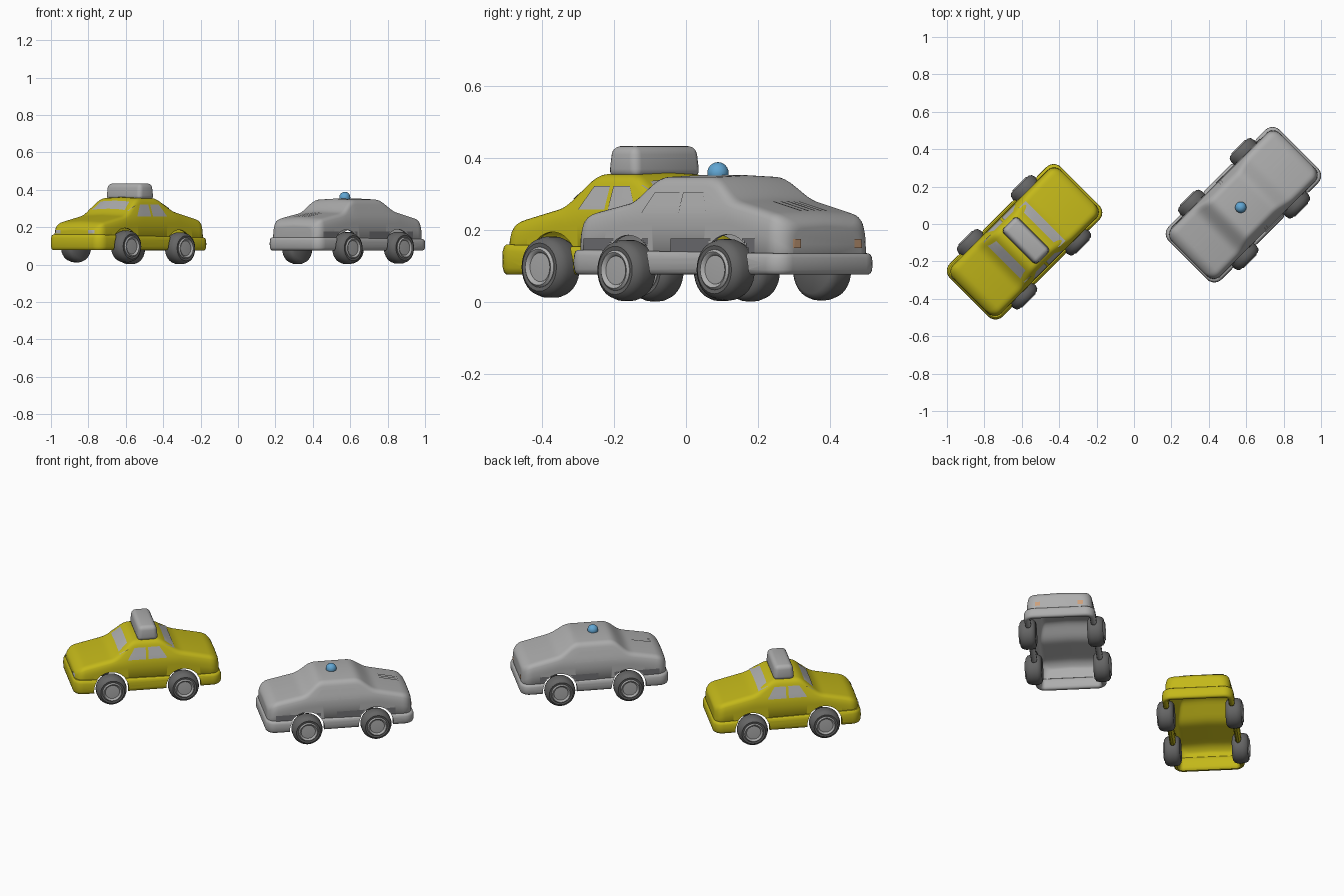
import bpy, bmesh, math
from mathutils import Vector, Matrix
from mathutils.bvhtree import BVHTree

if "Cube" in bpy.data.objects:
    bpy.data.objects.remove(bpy.data.objects["Cube"])


def material(name, rgb):
    m = bpy.data.materials.new(name)
    m.diffuse_color = (*rgb, 1)
    m.use_nodes = True
    m.node_tree.nodes["Principled BSDF"].inputs["Base Color"].default_value = m.diffuse_color
    return m


YELLOW = material("yellow_paint", (0.55, 0.48, 0.01))
RUBBER = material("rubber", (0.13, 0.13, 0.13))
BLUE = material("blue_lamp", (0.12, 0.38, 0.65))
ORANGE = material("orange_lamp", (0.6, 0.35, 0.2))
DARK = material("dark_panel", (0.16, 0.16, 0.17))
SILVER = material("silver", (0.42, 0.42, 0.42))

parts = []      # parts of the car being built, in car space: x to the rear, y to the left


def finish(name, bm, mat=None, angle=40):
    me = bpy.data.meshes.new(name)
    bmesh.ops.recalc_face_normals(bm, faces=bm.faces)
    bm.to_mesh(me)
    bm.free()
    ob = bpy.data.objects.new(name, me)
    bpy.context.collection.objects.link(ob)
    if mat:
        me.materials.append(mat)
    bpy.ops.object.select_all(action='DESELECT')
    ob.select_set(True)
    bpy.context.view_layer.objects.active = ob
    bpy.ops.object.shade_smooth_by_angle(angle=math.radians(angle))
    parts.append(ob)
    return ob


def loft(rows, closed_rows=False, closed_cols=False):
    bm = bmesh.new()
    g = [[bm.verts.new(p) for p in r] for r in rows]
    n, m = len(g), len(g[0])
    for i in range(n if closed_rows else n - 1):
        for j in range(m if closed_cols else m - 1):
            a, b = g[i], g[(i + 1) % n]
            bm.faces.new((a[j], a[(j + 1) % m], b[(j + 1) % m], b[j]))
    return bm, g


def rounded(pts, radius, n=5):
    """Replace the inner corners of a polyline by small curves."""
    pts = [Vector(p) for p in pts]
    out = [pts[0]]
    for a, b, c in zip(pts, pts[1:], pts[2:]):
        p = b + (a - b).normalized() * min(radius, (a - b).length * 0.48)
        q = b + (c - b).normalized() * min(radius, (c - b).length * 0.48)
        for k in range(n + 1):
            t = k / n
            out.append(p * (1 - t) ** 2 + b * 2 * t * (1 - t) + q * t * t)
    return out + [pts[-1]]


def blend(table, s, col):
    """Softened linear interpolation along the car."""
    def lin(x):
        x = min(max(x, table[0][0]), table[-1][0])
        for a, b in zip(table, table[1:]):
            if x <= b[0]:
                return a[col] + (b[col] - a[col]) * (x - a[0]) / (b[0] - a[0])
    return sum(lin(s + d * 0.007) for d in range(-3, 4)) / 7


def make_body(name, table, mat, half=0.185, end=0.408, r=0.05):
    ends = [end - r + r * math.sin(math.radians(a)) for a in range(0, 91, 15)]
    mid = [-0.35 + 0.7 * i / 50 for i in range(51)]
    stations = [-s for s in reversed(ends)] + mid + ends
    rows = []
    for s in stations:
        d = max(0, abs(s) - (end - r))
        k = r - math.sqrt(max(0, r * r - d * d))
        zt, wt, zb = (blend(table, s, c) for c in (1, 2, 3))
        zt, zb = zt - 0.6 * k, zb - 0.5 * k
        half_pts = rounded([(half - k, 0.085), (half - 0.004 - k, zb),
                            (wt - k, zt), (0, zt + 0.006)], 0.028)
        line = half_pts + [Vector((-p.x, p.y)) for p in reversed(half_pts[:-1])]
        rows.append([(s, p.x, p.y) for p in line])
    bm, g = loft(rows)
    bm.faces.new(g[0])
    bm.faces.new(g[-1])
    ob = finish(name, bm, mat)
    mod = ob.modifiers.new("shell", 'SOLIDIFY')
    mod.thickness = 0.01
    mod.offset = -1
    return ob


def make_bumper(name, mat, front_h, rear_h, a=0.42, b=0.2, r=0.055):
    """Bumper and sill band running all round the car."""
    plan = []
    for cx, cy, start in ((1, 1, 0), (-1, 1, 90), (-1, -1, 180), (1, -1, 270)):
        for d in range(0, 91, 15):
            t = math.radians(start + d)
            n = Vector((math.cos(t), math.sin(t)))
            plan.append((Vector((cx * (a - r), cy * (b - r))) + n * r, n))
    rows = []
    for p, n in plan:
        f = min(1, max(0, 0.5 - p.x / 0.8))
        hz = (rear_h + (front_h - rear_h) * f) / 2
        row = []
        for k in range(14):
            t = 2 * math.pi * k / 14
            c, s = math.cos(t), math.sin(t)
            q = p + n * (0.017 * math.copysign(abs(c) ** 0.7, c) - 0.017)
            row.append((q.x, q.y, 0.076 + hz + hz * math.copysign(abs(s) ** 0.7, s)))
        rows.append(row)
    bm, _ = loft(rows, True, True)
    return finish(name, bm, mat)


def cut_arches(obs, wheels, radius=0.098):
    cutters = []
    for s, z in wheels:
        bpy.ops.mesh.primitive_cylinder_add(vertices=40, radius=radius, depth=0.8,
                                            location=(s, 0, z), rotation=(math.pi / 2, 0, 0))
        c = bpy.context.object
        c.name = "arch_cutter"
        c.hide_render = True
        cutters.append(c)
        for o in obs:
            mod = o.modifiers.new("arch", 'BOOLEAN')
            mod.object = c
            mod.solver = 'EXACT'
    for o in obs:
        bpy.context.view_layer.objects.active = o
        for mod in list(o.modifiers):
            bpy.ops.object.modifier_apply(modifier=mod.name)
    for c in cutters:
        bpy.data.objects.remove(c)


def lathe(name, profile, s, z, side, mat, n=32):
    rows = [[(s + r * math.cos(2 * math.pi * k / n), side * t,
              z + r * math.sin(2 * math.pi * k / n)) for r, t in profile] for k in range(n)]
    bm, _ = loft(rows, True)
    bmesh.ops.remove_doubles(bm, verts=bm.verts, dist=1e-5)
    finish(name, bm, mat)


def patch(name, tree, axis, sign, quad, mat, nx=12, ny=6):
    """Thin panel laid on the body, seen along an axis."""
    a, b, c, d = (Vector(q) for q in quad)
    rows = []
    for i in range(nx + 1):
        row = []
        for j in range(ny + 1):
            u, v = i / nx, j / ny
            p = list((a * (1 - u) + b * u) * (1 - v) + (d * (1 - u) + c * u) * v)
            p.insert(axis, sign * 2.0)
            ray = Vector((0, 0, 0))
            ray[axis] = -sign
            hit, nor, _, _ = tree.ray_cast(Vector(p), ray)
            ok = hit and hit[axis] * sign > 0.1
            row.append(hit - ray * 0.003 if ok else None)
        rows.append(row)
    bm = bmesh.new()
    g = [[bm.verts.new(p) if p else None for p in r] for r in rows]
    for i in range(nx):
        for j in range(ny):
            f = (g[i][j], g[i + 1][j], g[i + 1][j + 1], g[i][j + 1])
            if all(f):
                bm.faces.new(f)
    finish(name, bm, mat)


def rect(x0, x1, y0, y1):
    return [(x0, y0), (x1, y0), (x1, y1), (x0, y1)]


def build_car(kind, table, paint, wheels, bumper, win):
    """Body, bumper, wheels and windows shared by both cars."""
    body = make_body(kind + "_body", table, paint)
    band = make_bumper(kind + "_bumper", paint, *bumper)
    cut_arches([body, band], wheels)
    for s, z in wheels:
        for side, label in ((1, "left"), (-1, "right")):
            nm = f"{kind}_{'front' if s < 0 else 'rear'}_{label}_"
            lathe(nm + "tyre", [(0, .145), (.066, .145), (.08, .155), (.085, .17), (.085, .205),
                                (.079, .225), (.067, .234), (.055, .232), (.053, .222)], s, z, side, RUBBER)
            lathe(nm + "hub", [(.056, .222), (.056, .234), (.05, .24), (.044, .237),
                               (.04, .231), (0, .233)], s, z, side, SILVER)
    bm = bmesh.new()
    bm.from_mesh(body.data)
    tree = BVHTree.FromBMesh(bm)
    bm.free()
    x0, x1, x2, x3, z0, z1 = win
    for side in (1, -1):
        patch(kind + "_front_window", tree, 1, side,
              [(x0, z0), (-.008, z0), (-.008, z1), (x1, z1)], SILVER)
        patch(kind + "_rear_window", tree, 1, side,
              [(.006, z0), (x3, z0), (x2, z1), (.006, z1)], SILVER)
    return tree


def place(loc):
    m = Matrix.Translation(loc) @ Matrix.Rotation(math.radians(45), 4, 'Z')
    for o in parts:
        o.matrix_world = m
    parts.clear()


# yellow cab: (position, top height, top half width, shoulder height)
cab = [(-.41, .205, .165, .175), (-.36, .226, .165, .195), (-.185, .264, .165, .235),
       (-.08, .355, .142, .245), (.075, .355, .142, .245), (.18, .285, .165, .245),
       (.36, .242, .165, .207), (.41, .228, .165, .19)]
tree = build_car("cab", cab, YELLOW, [(-.208, .097), (.2, .087)], (.085, .068),
                 (-.112, -.07, .07, .112, .258, .322))
patch("cab_windshield", tree, 2, 1, rect(-.155, -.105, -.155, .155), SILVER)
patch("cab_back_window", tree, 2, 1, rect(.108, .158, -.15, .15), SILVER)
for t in (-.125, .125):
    patch("cab_headlight", tree, 0, -1, rect(t - .022, t + .022, .165, .185), SILVER)
# roof box
bm = bmesh.new()
bmesh.ops.create_cube(bm, size=1, matrix=Matrix.Translation((.01, 0, .39)) @ Matrix.Diagonal((.12, .265, .088, 1)))
for v in bm.verts:
    if v.co.z > .4:
        v.co.y *= .96
        v.co.x = .01 + (v.co.x - .01) * .85
bmesh.ops.bevel(bm, geom=bm.edges[:], offset=.024, segments=4, profile=.5, affect='EDGES')
finish("cab_roof_box", bm, SILVER)
place((-.585, -.095, 0))

# grey patrol car
patrol = [(-.41, .226, .165, .19), (-.36, .246, .165, .21), (-.195, .278, .165, .24),
          (-.115, .347, .145, .245), (.11, .347, .145, .245), (.195, .285, .165, .245),
          (.36, .246, .165, .21), (.41, .232, .165, .19)]
tree = build_car("patrol", patrol, SILVER, [(-.19, .088), (.2, .09)], (.07, .06),
                 (-.14, -.105, .085, .115, .248, .305))
for side in (1, -1):
    patch("patrol_front_dark_panel", tree, 1, side, rect(-.365, -.11, .138, .177), DARK, 32)
    patch("patrol_rear_dark_panel", tree, 1, side, rect(-.02, .31, .138, .177), DARK, 40)
    patch("patrol_taillight", tree, 0, 1, rect(side * .12 - .015, side * .12 + .015, .15, .175), ORANGE)
for k in range(5):
    t = (k - 2) * .025
    for s in (-.35, .25):
        patch("patrol_lid_rib", tree, 2, 1, rect(s, s + .11, t - .004, t + .004), SILVER, 8, 1)
# roof lamp
bm = bmesh.new()
bmesh.ops.create_uvsphere(bm, u_segments=20, v_segments=12, radius=.03,
                          matrix=Matrix.Translation((-.02, 0, .359)))
finish("patrol_roof_lamp", bm, BLUE)
place((.585, .103, 0))
